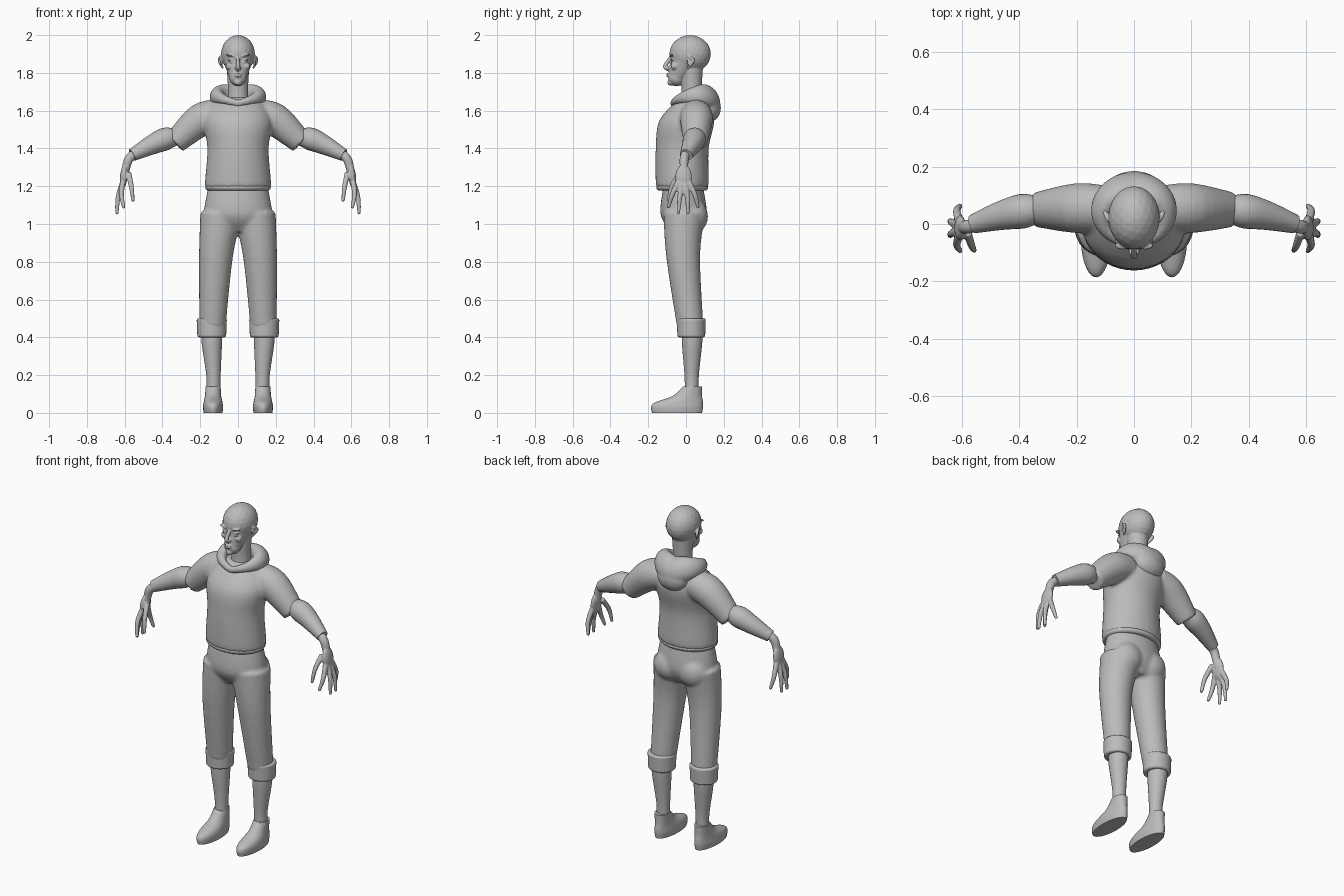
import bpy, bmesh, math
from mathutils import Vector, Matrix

if "Cube" in bpy.data.objects:
    bpy.data.objects.remove(bpy.data.objects["Cube"])

colour = (0.5, 0.5, 0.5, 1)
grey = bpy.data.materials.new("clay_grey")
grey.use_nodes = True
grey.diffuse_color = colour
grey.node_tree.nodes["Principled BSDF"].inputs["Base Color"].default_value = colour


def smooth_path(points, steps=5):
    """Catmull-Rom resampling of tuples of any length."""
    path = []
    last = len(points) - 1
    for i in range(last):
        before, start, end, after = (Vector(points[max(0, min(last, i + k))]) for k in (-1, 0, 1, 2))
        for step in range(steps):
            t = step / steps
            bend = 2 * before - 5 * start + 4 * end - after
            twist = 3 * (start - end) + after - before
            path.append(start + t / 2 * (end - before + t * (bend + t * twist)))
    return path + [Vector(points[last])]


def circle(count):
    return [(math.cos(math.tau * i / count), math.sin(math.tau * i / count)) for i in range(count)]


def skin(bm, rings, closed=False):
    """Bridge rings of points into a capped tube or a closed loop."""
    rings = [[bm.verts.new(point) for point in ring] for ring in rings]
    count = len(rings[0])
    pairs = list(zip(rings, rings[1:]))
    if closed:
        pairs.append((rings[-1], rings[0]))
    else:
        bm.faces.new(rings[0])
        bm.faces.new(rings[-1])
    for low, high in pairs:
        for i in range(count):
            j = (i + 1) % count
            bm.faces.new((low[i], low[j], high[j], high[i]))


def stack(bm, levels, centre_x=0):
    """Level oval rings, each given as height, half width, front and back."""
    rings = []
    for z, half, front, back in smooth_path(levels):
        middle, depth = (front + back) / 2, (back - front) / 2
        rings.append([(centre_x + half * c, middle + depth * s, z) for c, s in circle(40)])
    skin(bm, rings)


def limb(bm, points):
    """Round tube through points, each given as x, y, z and radius."""
    path = smooth_path(points)
    rings = []
    for i, spot in enumerate(path):
        ahead, behind = path[min(i + 1, len(path) - 1)], path[max(i - 1, 0)]
        along = (ahead - behind).xyz.normalized()
        across = along.cross(Vector((0, 1, 0))).normalized()
        up = along.cross(across)
        rings.append([spot.xyz + spot.w * (across * c + up * s) for c, s in circle(24)])
    skin(bm, rings)


def blob(bm, centre, radii, turn=0):
    """Ellipsoid, turned about the front-to-back axis."""
    place = Matrix.Translation(centre) @ Matrix.Rotation(turn, 4, "Y") @ Matrix.Diagonal((*radii, 1))
    bmesh.ops.create_icosphere(bm, subdivisions=3, radius=1, matrix=place)


def mirror_copy(bm):
    """Repeat everything built so far on the other side."""
    copy = bmesh.ops.duplicate(bm, geom=bm.verts[:] + bm.edges[:] + bm.faces[:])["geom"]
    verts = [item for item in copy if isinstance(item, bmesh.types.BMVert)]
    bmesh.ops.scale(bm, vec=(-1, 1, 1), verts=verts)


def finish(name, bm, voxel=0, relax=4, side=1):
    """Make the object; a voxel size fuses its overlapping pieces."""
    bmesh.ops.scale(bm, vec=(side, 1, 1), verts=bm.verts)
    bmesh.ops.recalc_face_normals(bm, faces=bm.faces)
    mesh = bpy.data.meshes.new(name)
    bm.to_mesh(mesh)
    bm.free()
    mesh.materials.append(grey)
    part = bpy.data.objects.new(name, mesh)
    bpy.context.collection.objects.link(part)
    bpy.ops.object.select_all(action="DESELECT")
    part.select_set(True)
    bpy.context.view_layer.objects.active = part
    if voxel:
        fuse = part.modifiers.new("fuse", "REMESH")
        fuse.mode = "VOXEL"
        fuse.voxel_size = voxel
        fuse.use_smooth_shade = True
        soften = part.modifiers.new("soften", "SMOOTH")
        soften.factor = 0.5
        soften.iterations = relax
    else:
        bpy.ops.object.shade_smooth_by_angle(angle=math.radians(50))
    return part


def band(name, centre, radii, height, side=1):
    """Oval ring of cloth with rounded rims."""
    bm = bmesh.new()
    place = Matrix.Translation(centre) @ Matrix.Diagonal((*radii, height, 1))
    bmesh.ops.create_cone(bm, cap_ends=True, segments=48, radius1=0.95, radius2=1, depth=1, matrix=place)
    rims = finish(name, bm, side=side).modifiers.new("rounded_rims", "BEVEL")
    rims.width = 0.01
    rims.segments = 3


# Head: paired features first, then the skull, jaw, neck, nose and mouth
bm = bmesh.new()
for lid_z, tilt in ((1.869, -.1), (1.857, 0)):
    blob(bm, (.036, -.072, lid_z), (.018, .01, .004), tilt)
blob(bm, (.04, -.075, 1.892), (.027, .014, .006), -.2)
blob(bm, (.045, -.06, 1.835), (.02, .02, .02))
blob(bm, (.012, -.095, 1.826), (.008, .009, .007))
blob(bm, (.09, .02, 1.86), (.006, .015, .025))
limb(bm, [(.08, .01, 1.825, .006), (.1, .04, 1.865, .008), (.09, .01, 1.89, .006)])
mirror_copy(bm)
jaw_tip = (0, -.05, 1.775)
blob(bm, (0, .022, 1.9), (.09, .11, .1))
limb(bm, [(0, -.005, 1.87, .08), (*jaw_tip, .046)])
blob(bm, jaw_tip, (.046, .045, .046))
blob(bm, (0, -.08, 1.75), (.02, .018, .018))
limb(bm, [(0, .03, 1.6, .06), (0, .03, 1.7, .053), (0, .03, 1.83, .06)])
limb(bm, [(0, -.08, 1.885, .008), (0, -.11, 1.835, .012), (0, -.09, 1.82, .012)])
for lip_z in (1.794, 1.783):
    blob(bm, (0, -.095, lip_z), (.02, .01, .005))
finish("head", bm, voxel=.004, relax=2)

# Sweatshirt body with short wide sleeves
bm = bmesh.new()
limb(bm, [(.1, .055, 1.58, .08), (.2, .055, 1.55, .087), (.335, .05, 1.43, .062)])
mirror_copy(bm)
stack(bm, [(1.19, .17, -.15, .11), (1.22, .175, -.16, .12), (1.4, .162, -.16, .12),
           (1.55, .18, -.14, .15), (1.67, .12, -.03, .12)])
finish("sweatshirt", bm, voxel=.01)
band("hem_band", (0, -.02, 1.19), (.177, .14), .025)

# Hood: a rolled collar that grows taller and wider toward the back
bm = bmesh.new()
rings = []
for x, y in circle(48):
    back = (1 + y) / 2
    centre = Vector((.112 * x, .03 + .095 * y, 1.638 + .022 * back + .03 * abs(x)))
    outward = Vector((x, y, 0))
    wide, tall = .018 + .036 * back, .02 + .05 * back
    lean = Vector((0, 0, 1)) - outward * back / 4
    rings.append([centre + outward * wide * c + lean * tall * s for c, s in circle(20)])
skin(bm, rings, closed=True)
blob(bm, (0, .125, 1.615), (.095, .06, .075))
finish("hood", bm, voxel=.008)

# Trousers: two legs, seat and pelvis
bm = bmesh.new()
limb(bm, [(.09, -.01, 1.05, .11), (.117, -.015, .83, .09), (.135, .022, .46, .07)])
blob(bm, (.08, .04, 1.04), (.09, .077, .09))
mirror_copy(bm)
stack(bm, [(1.2, .157, -.12, .09), (1.05, .18, -.135, .11), (.96, .14, -.08, .07)])
finish("trousers", bm, voxel=.01)

for label, side in (("left", 1), ("right", -1)):
    # Eye
    bm = bmesh.new()
    blob(bm, (.036, -.07, 1.863), (.015, .009, .006))
    finish(label + "_eye", bm, side=side)

    # Rolled trouser cuff and lower leg
    band(label + "_cuff", (.139, .028, .45), (.08, .077), .1, side)
    bm = bmesh.new()
    limb(bm, [(.14, .034, .43, .055), (.138, .032, .36, .053), (.13, .03, .2, .038), (.13, .03, .1, .036)])
    finish(label + "_calf", bm, side=side)

    # Ankle shoe
    bm = bmesh.new()
    stack(bm, [(0, .05, -.18, .085), (.03, .053, -.185, .09), (.055, .05, -.165, .09),
               (.09, .043, -.07, .085), (.14, .04, -.015, .085)], centre_x=.132)
    finish(label + "_shoe", bm, side=side)

    # Forearm in a flared sleeve
    bm = bmesh.new()
    limb(bm, [(.33, .05, 1.46, .045), (.385, .045, 1.45, .06), (.46, .03, 1.417, .051), (.56, 0, 1.365, .033)])
    finish(label + "_forearm", bm, side=side)

    # Hand: wrist, palm, thumb and a fan of four fingers
    bm = bmesh.new()
    limb(bm, [(.54, 0, 1.375, .024), (.58, -.01, 1.34, .024), (.6, -.01, 1.26, .02)])
    blob(bm, (.605, -.013, 1.25), (.02, .044, .065), -.1)
    digits = [((.58, -.03, 1.27), (.565, -.075, 1.2), (.556, -.092, 1.125))]
    for spread in (-1, -.33, .33, 1):
        arch = spread ** 2
        knuckle = (.61, -.013 + .03 * spread, 1.22)
        joint = (.637 - .02 * arch, -.013 + .06 * spread, 1.14 + .015 * arch)
        tip = (.645 - .04 * arch, -.015 + .078 * spread, 1.055 + .035 * arch)
        digits.append((knuckle, joint, tip))
    for knuckle, joint, tip in digits:
        limb(bm, [(*knuckle, .015), (*joint, .013), (*tip, .009)])
        blob(bm, tip, (.009, .009, .009))
    finish(label + "_hand", bm, voxel=.005, relax=3, side=side)
